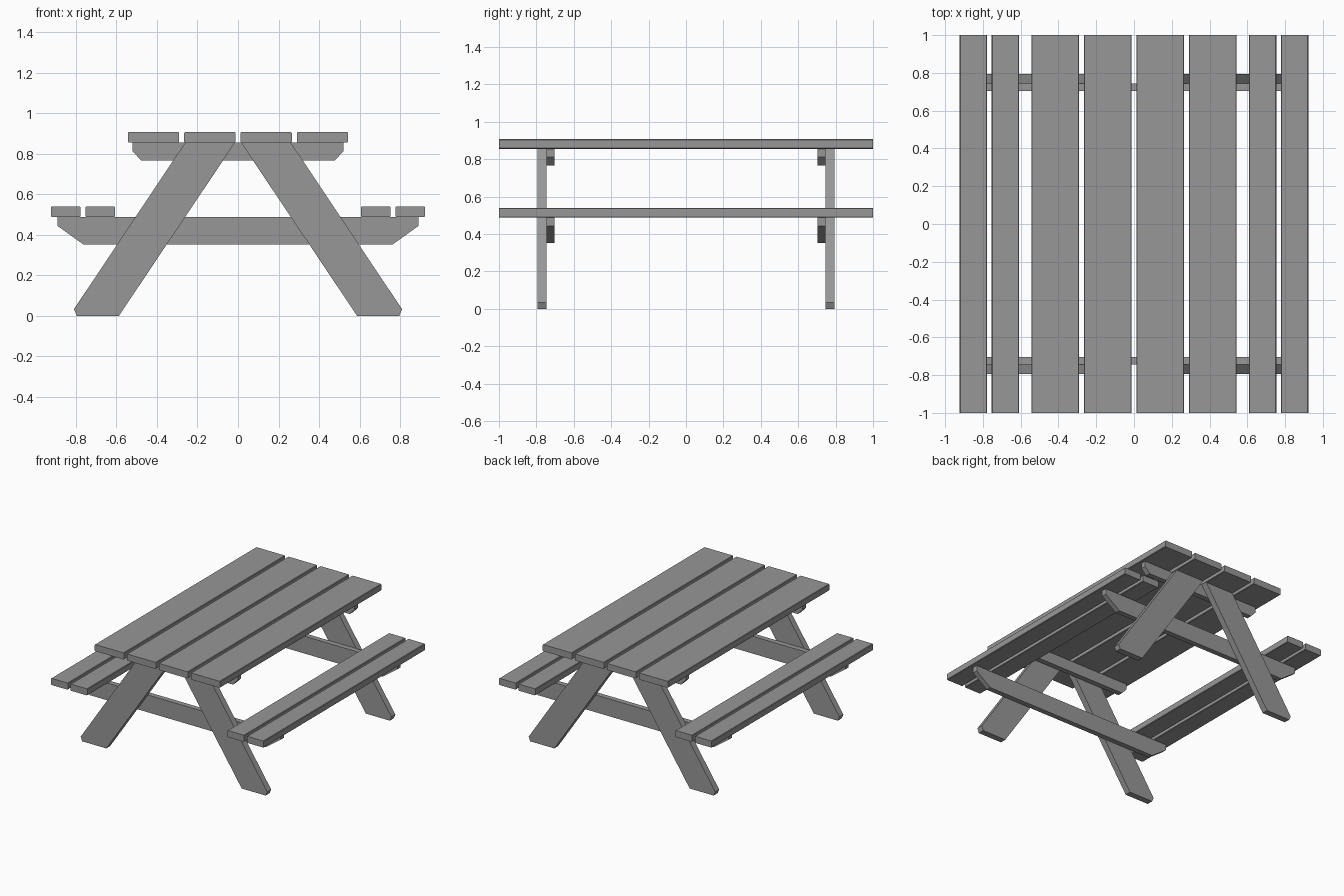
import bpy
import bmesh

if "Cube" in bpy.data.objects:
    bpy.data.objects.remove(bpy.data.objects["Cube"])

# Dark grey finish shared by all parts
grey = bpy.data.materials.new("dark_grey")
grey.diffuse_color = (0.31, 0.31, 0.31, 1)
grey.use_nodes = True
grey.node_tree.nodes["Principled BSDF"].inputs["Base Color"].default_value = grey.diffuse_color


def extrude_profile(name, points, y0, y1):
    """Solid from an (x, z) outline running from y0 to y1."""
    bm = bmesh.new()
    face = bm.faces.new([bm.verts.new((x, y0, z)) for x, z in points])
    ext = bmesh.ops.extrude_face_region(bm, geom=[face])
    verts = [g for g in ext["geom"] if isinstance(g, bmesh.types.BMVert)]
    bmesh.ops.translate(bm, verts=verts, vec=(0, y1 - y0, 0))
    bmesh.ops.recalc_face_normals(bm, faces=bm.faces)
    mesh = bpy.data.meshes.new(name)
    bm.to_mesh(mesh)
    bm.free()
    mesh.materials.append(grey)
    obj = bpy.data.objects.new(name, mesh)
    bpy.context.collection.objects.link(obj)
    return obj


def plank(name, x, width, z0, z1, c=0.004):
    """Full-length board with its long edges slightly chamfered."""
    a, b = x - width / 2, x + width / 2
    extrude_profile(name, [(a + c, z0), (b - c, z0), (b, z0 + c), (b, z1 - c),
                           (b - c, z1), (a + c, z1), (a, z1 - c), (a, z0 + c)], -1, 1)


def brace(name, half, half_low, z_top, z_side, z_low, y0, y1):
    """Cross beam with its lower corners cut off."""
    extrude_profile(name, [(-half, z_top), (-half, z_side), (-half_low, z_low),
                           (half_low, z_low), (half, z_side), (half, z_top)], y0, y1)


# Table top boards
for i in range(4):
    plank(f"top_plank_{i + 1}", (i - 1.5) * 0.278, 0.253, 0.855, 0.907)

# Two boards for each bench
for side, s in (("left", -1), ("right", 1)):
    plank(f"{side}_bench_outer_plank", s * 0.850, 0.146, 0.488, 0.540)
    plank(f"{side}_bench_inner_plank", s * 0.681, 0.146, 0.488, 0.540)

# Slanted legs and cross beams at both ends
leg = [(0.588, 0), (0.796, 0), (0.810, 0.033), (0.261, 0.855), (0.015, 0.855)]
for end, e in (("front", -1), ("back", 1)):
    for side, s in (("left", -1), ("right", 1)):
        extrude_profile(f"{end}_{side}_leg", [(s * x, z) for x, z in leg], e * 0.745, e * 0.794)
    brace(f"{end}_top_brace", 0.520, 0.478, 0.855, 0.812, 0.767, e * 0.704, e * 0.745)
    brace(f"{end}_bench_brace", 0.891, 0.763, 0.488, 0.444, 0.352, e * 0.704, e * 0.745)
